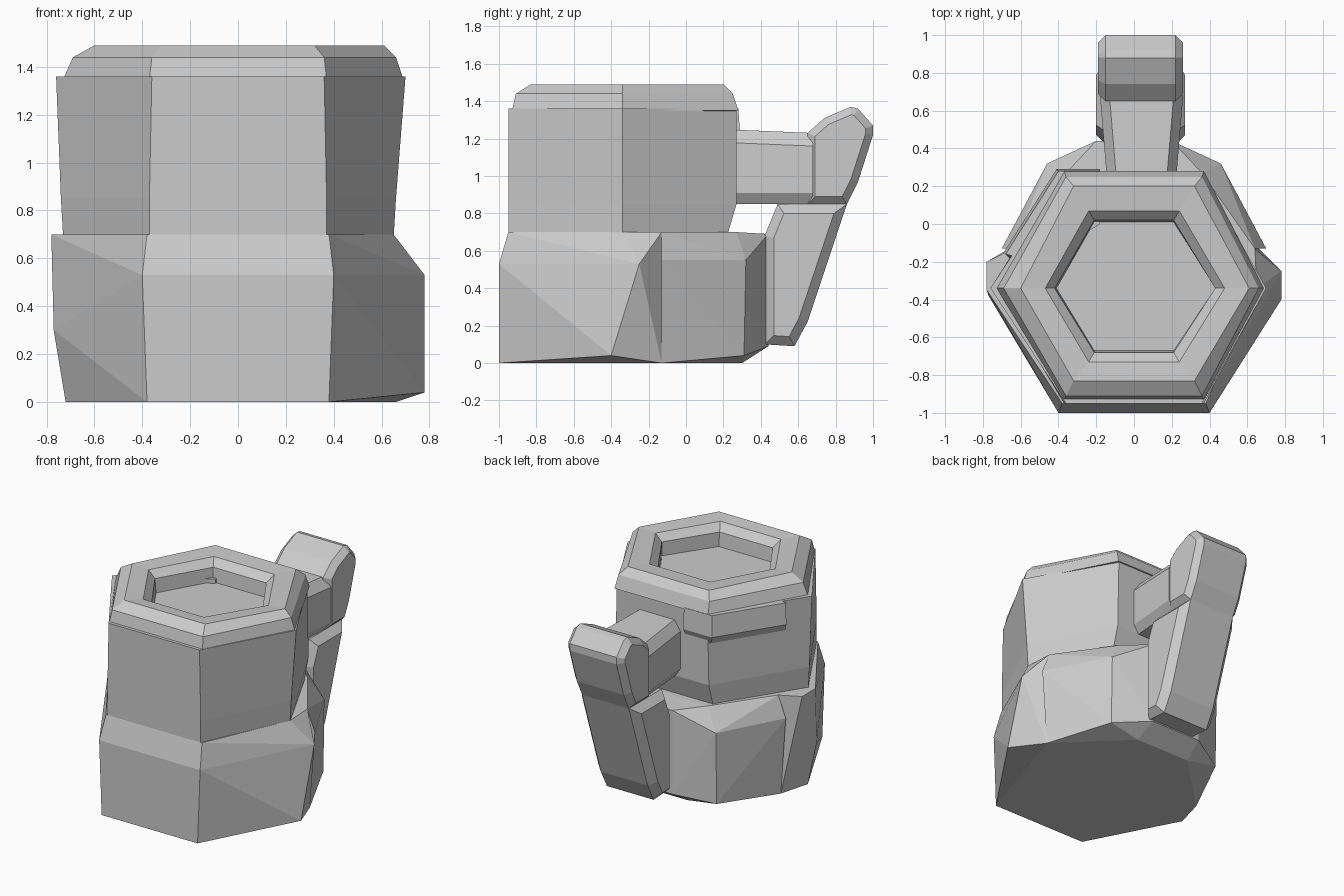
import bpy, bmesh

old = bpy.data.objects.get("Cube")
if old:
    bpy.data.objects.remove(old, do_unlink=True)

grey = bpy.data.materials.new("warm_grey")
grey.use_nodes = True
tone = (0.6, 0.6, 0.6, 1)
grey.diffuse_color = tone
grey.node_tree.nodes["Principled BSDF"].inputs["Base Color"].default_value = tone


def finish(bm, name):
    bmesh.ops.recalc_face_normals(bm, faces=bm.faces)
    mesh = bpy.data.meshes.new(name)
    bm.to_mesh(mesh)
    bm.free()
    mesh.materials.append(grey)
    obj = bpy.data.objects.new(name, mesh)
    bpy.context.collection.objects.link(obj)
    return obj


def hull(name, points):
    """Faceted solid wrapped round a few corner points."""
    bm = bmesh.new()
    for p in points:
        bm.verts.new(p)
    res = bmesh.ops.convex_hull(bm, input=bm.verts)
    loose = {v for v in res["geom_interior"] + res["geom_unused"]
             if isinstance(v, bmesh.types.BMVert)}
    bmesh.ops.delete(bm, geom=list(loose), context="VERTS")
    bmesh.ops.dissolve_limit(bm, angle_limit=0.03, verts=bm.verts, edges=bm.edges)
    return finish(bm, name)


def hexagon(half, left, right, front, back, z):
    """Six-sided loop with flat front and back."""
    mid = -0.34
    return [(-half, front, z), (half, front, z), (right, mid, z),
            (half, back, z), (-half, back, z), (left, mid, z)]


def loft(name, loops, closed=False):
    bm = bmesh.new()
    rings = [[bm.verts.new(p) for p in loop] for loop in loops]
    pairs = list(zip(rings, rings[1:]))
    if closed:
        pairs.append((rings[-1], rings[0]))
    else:
        bm.faces.new(rings[0])
        bm.faces.new(rings[-1])
    for a, b in pairs:
        for i in range(6):
            j = (i + 1) % 6
            bm.faces.new((a[i], a[j], b[j], b[i]))
    return finish(bm, name)


def slab(name, profile, x0, x1, chamfer):
    """Side profile extruded across x with chamfered rims."""
    bm = bmesh.new()
    face = bm.faces.new([bm.verts.new((x0, y, z)) for y, z in profile])
    res = bmesh.ops.extrude_face_region(bm, geom=[face])
    for v in res["geom"]:
        if isinstance(v, bmesh.types.BMVert):
            v.co.x = x1
    rims = [e for e in bm.edges if abs(e.verts[0].co.x - e.verts[1].co.x) < 1e-4]
    bmesh.ops.bevel(bm, geom=rims, offset=chamfer, segments=1, affect="EDGES")
    return finish(bm, name)


def both(*points):
    return [(s * x, y, z) for x, y, z in points for s in (-1, 1)]


# Wide lower body: front and back halves
hull("lower_body_front", both((0.38, -1, 0), (0.4, -1, 0.53), (0.38, -0.95, 0.7),
                              (0.66, -0.13, 0), (0.64, -0.13, 0.7)) + [
    (0.78, -0.4, 0.04), (0.78, -0.25, 0.53), (0.65, -0.34, 0.7),
    (-0.72, -0.35, 0), (-0.77, -0.38, 0.3), (-0.78, -0.35, 0.7), (-0.78, -0.2, 0.7)])
hull("lower_body_back", both((0.66, -0.13, 0), (0.7, -0.13, 0.55), (0.64, -0.13, 0.7),
                             (0.46, 0.32, 0.55), (0.46, 0.31, 0.04), (0.36, 0.27, 0.7),
                             (0.2, 0.44, 0.69), (0.2, 0.44, 0.09), (0.22, 0.3, 0)))

# Upper body, closed by the sunken floor
loft("upper_body", [
    hexagon(0.37, -0.73, 0.65, -0.95, 0.22, 0.68),
    hexagon(0.37, -0.74, 0.66, -0.95, 0.27, 0.85),
    hexagon(0.36, -0.76, 0.70, -0.95, 0.27, 1.36),
    hexagon(0.24, -0.5, 0.5, -0.75, 0.1, 1.36),
    hexagon(0.24, -0.5, 0.5, -0.75, 0.1, 1.33)])

# Faceted rim
loft("rim", [
    hexagon(0.37, -0.73, 0.69, -0.93, 0.28, 1.35),
    hexagon(0.36, -0.69, 0.66, -0.91, 0.25, 1.44),
    hexagon(0.32, -0.6, 0.61, -0.83, 0.2, 1.49),
    hexagon(0.24, -0.47, 0.48, -0.73, 0.07, 1.48),
    hexagon(0.21, -0.42, 0.43, -0.68, 0.02, 1.43),
    hexagon(0.21, -0.41, 0.43, -0.67, 0.01, 1.32)], closed=True)

# Swollen band under the rim at the back
hull("back_band", [(x, y, z) for z, grow in ((1.15, 0), (1.21, 0.03), (1.36, 0.02))
                   for x, y in ((-0.18, 0.26 + grow), (-0.38 - grow, 0.26 + grow),
                                (-0.66 - grow, -0.18 + grow), (-0.5, -0.2), (-0.18, 0))])

# Handle: arm, thumb block and slanted leg
hull("handle_arm", [(x, y, z) for y, z0, z1, w in ((0.2, 0.85, 1.25, 0.18),
                                                   (0.68, 0.85, 1.23, 0.22))
                    for x, z in ((0.04 - w, z0 + 0.06), (0.04 + w, z0 + 0.06),
                                 (0.08 - w, z0), (w, z0),
                                 (0.04 - w, z1 - 0.07), (0.04 + w, z1 - 0.07),
                                 (0.09 - w, z1), (w - 0.01, z1))])
slab("handle_top", [(0.65, 0.85), (0.65, 1.23), (0.74, 1.31), (0.88, 1.37), (0.92, 1.36),
                    (1, 1.27), (1, 1.22), (0.92, 0.97), (0.86, 0.85)], -0.19, 0.26, 0.04)
slab("handle_leg", [(0.49, 0.85), (0.86, 0.85), (0.65, 0.22), (0.58, 0.09),
                    (0.42, 0.1), (0.42, 0.68)], -0.2, 0.27, 0.05)
